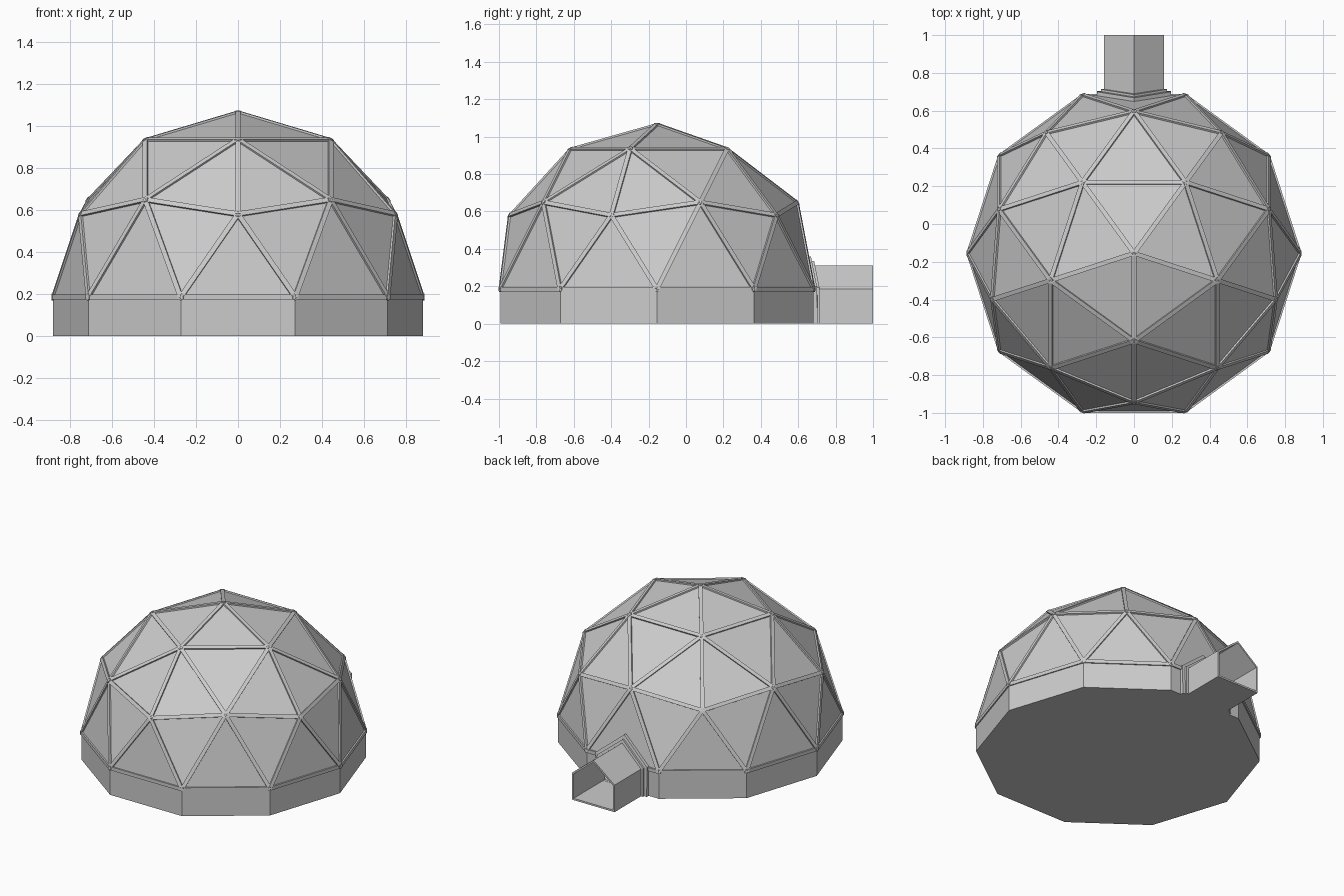
import bpy, bmesh, math
from mathutils import Vector, Matrix

if "Cube" in bpy.data.objects:
    bpy.data.objects.remove(bpy.data.objects["Cube"])

R, CY, BASE = 0.888, -0.155, 0.185      # dome radius, centre y, wall height
CENTRE = Vector((0, CY, BASE))


def make(name, bm):
    bmesh.ops.recalc_face_normals(bm, faces=bm.faces[:])
    me = bpy.data.meshes.new(name)
    bm.to_mesh(me)
    bm.free()
    ob = bpy.data.objects.new(name, me)
    bpy.context.collection.objects.link(ob)
    return ob


def half_icosphere(radius):
    bm = bmesh.new()
    bmesh.ops.create_icosphere(bm, subdivisions=2, radius=radius,
                               matrix=Matrix.Rotation(-math.pi / 2, 4, 'Z'))
    bmesh.ops.delete(bm, geom=[v for v in bm.verts if v.co.z < -0.1], context='VERTS')
    bmesh.ops.translate(bm, verts=bm.verts[:], vec=CENTRE)
    return bm


def house(w, eave, peak, bottom=0.0):
    return [(-w, bottom), (w, bottom), (w, eave), (0, peak), (-w, eave)]


def tube(name, loops, closed):
    """Skin a list of point loops; closed joins the last loop to the first."""
    bm = bmesh.new()
    rings = [[bm.verts.new(p) for p in loop] for loop in loops]
    n = len(rings[0])
    for k in range(len(rings) if closed else len(rings) - 1):
        a, b = rings[k], rings[(k + 1) % len(rings)]
        for i in range(n):
            bm.faces.new((a[i], a[(i + 1) % n], b[(i + 1) % n], b[i]))
    if not closed:
        bm.faces.new(rings[0])
        bm.faces.new(rings[-1])
    return make(name, bm)


# Dome panels, straight base wall and floor as one hollow shell
bm = half_icosphere(R - 0.008)
rim = [e for e in bm.edges if e.is_boundary]
new = bmesh.ops.extrude_edge_only(bm, edges=rim)['geom']
for v in new:
    if isinstance(v, bmesh.types.BMVert):
        v.co = Vector(((v.co.x), v.co.y, 0))
bmesh.ops.contextual_create(bm, geom=[g for g in new if isinstance(g, bmesh.types.BMEdge)])
shell = make("dome_shell", bm)
sol = shell.modifiers.new("thickness", 'SOLIDIFY')
sol.thickness, sol.offset = 0.012, -1

# Doorway opening
cutter = tube("doorway_cutter",
              [[(x, y, z) for x, z in house(0.149, 0.178, 0.298, 0.013)] for y in (0.4, 1.1)], False)
cutter.hide_render = True
cutter.hide_viewport = True
cut = shell.modifiers.new("doorway", 'BOOLEAN')
cut.object, cut.operation, cut.solver = cutter, 'DIFFERENCE', 'EXACT'

# Struts along every dome edge, with a hub at every joint
src = half_icosphere(R)
bm = bmesh.new()


def strut(a, b, width=0.024, depth=0.02):
    x = (b - a).normalized()
    z = ((a + b) / 2 - CENTRE)
    z = (z - x * z.dot(x)).normalized()
    y = z.cross(x)
    m = Matrix((x, y, z)).transposed().to_4x4()
    m.translation = (a + b) / 2 - z * depth / 2
    bmesh.ops.create_cube(bm, size=1, matrix=m @ Matrix.Diagonal(((b - a).length, width, depth, 1)))


for e in src.edges:
    a, b = (v.co.copy() for v in e.verts)
    if a.y > 0.6 and b.y > 0.6 and abs(a.z - BASE) < 0.01 and abs(b.z - BASE) < 0.01:
        for p in (a, b):                 # leave the doorway free
            strut(p, Vector((math.copysign(0.18, p.x), p.y, p.z)))
    else:
        strut(a, b)
for v in src.verts:
    n = (v.co - CENTRE).normalized()
    m = n.to_track_quat('Z', 'Y').to_matrix().to_4x4()
    m.translation = v.co - n * 0.011
    bmesh.ops.create_cone(bm, cap_ends=True, segments=6, radius1=0.016, radius2=0.016,
                          depth=0.02, matrix=m)
src.free()
make("dome_struts", bm)

# Entrance tunnel, open at both ends
outer, inner = house(0.16, 0.185, 0.312), house(0.149, 0.178, 0.298, 0.012)
tube("entrance_tunnel", [[(x, y, z) for x, z in prof]
     for prof, y in ((outer, 0.67), (outer, 1.0), (inner, 1.0), (inner, 0.67))], True)


# Trim frame around the doorway, leaning back with the dome
def lean(profile, y):
    return [(x, y - max(0, z - BASE) * 0.2, z) for x, z in profile]


big = house(0.195, 0.2, 0.36)
mid = house(0.175, 0.193, 0.335)
tube("doorway_frame", [lean(big, 0.66), lean(big, 0.703), lean(mid, 0.703), lean(mid, 0.715),
                       lean(inner, 0.715), lean(inner, 0.66)], True)
